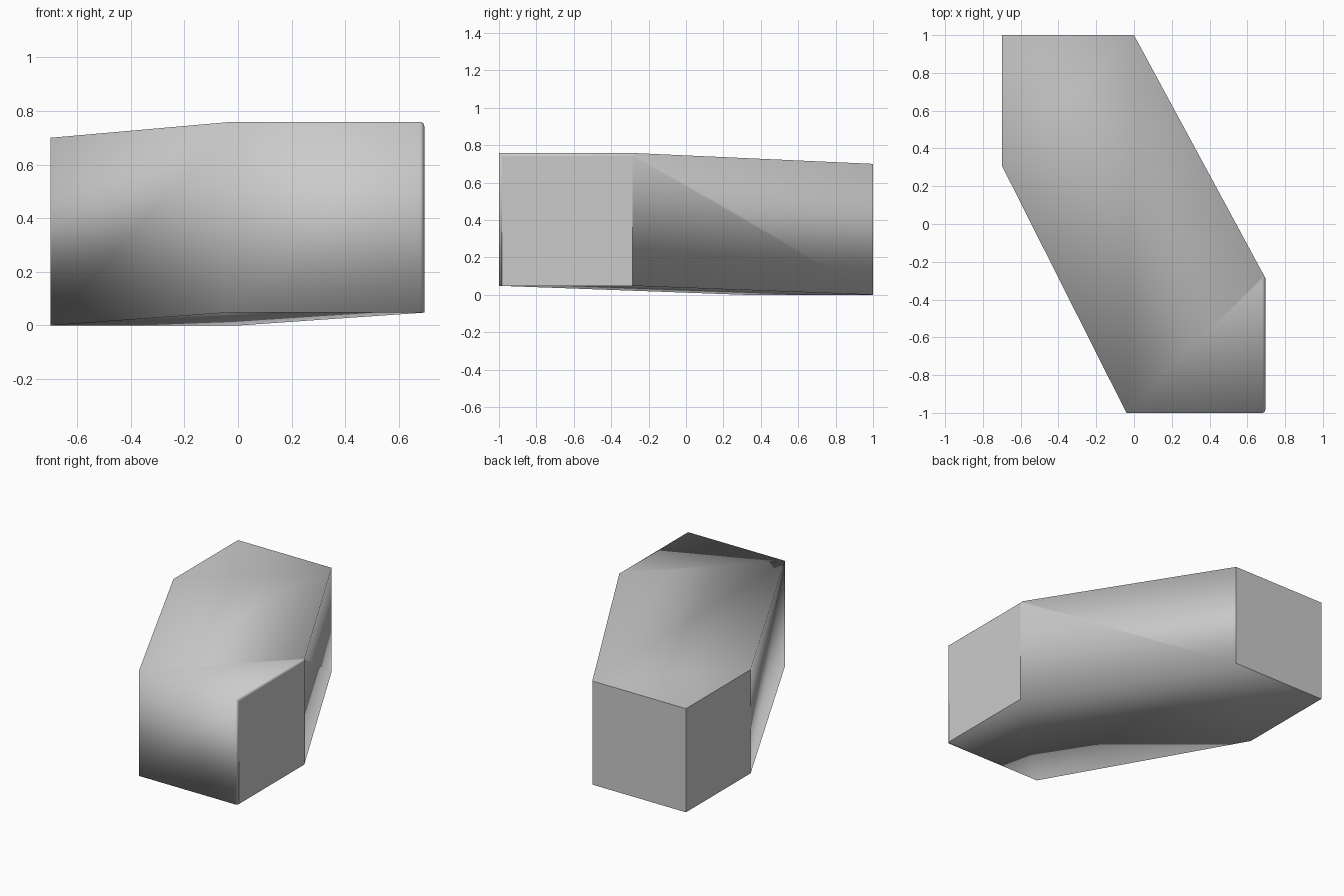
import bpy, bmesh

if "Cube" in bpy.data.objects:
    bpy.data.objects.remove(bpy.data.objects["Cube"])

# Plan outline, counter-clockwise from above: (x, y, lift)
# The front half of the block is slightly raised over the back half
outline = [(-0.70, 1.0, 0.0), (-0.70, 0.31, 0.0), (-0.04, -1.0, 0.048),
           (0.695, -1.0, 0.048), (0.695, -0.285, 0.048), (0.0, 1.0, 0.0)]
top_height = [0.70, 0.70, 0.71, 0.71, 0.71, 0.70]

bm = bmesh.new()
bottom = [bm.verts.new(p) for p in outline]
top = [bm.verts.new((x, y, z + h)) for (x, y, z), h in zip(outline, top_height)]

# Side walls
for i in range(6):
    j = (i + 1) % 6
    bm.faces.new((bottom[i], bottom[j], top[j], top[i]))

# Folded top and bottom: level ends with a sloping middle panel
for ids in ((0, 1, 5), (1, 2, 4, 5), (2, 3, 4)):
    bm.faces.new([top[i] for i in ids])
    bm.faces.new([bottom[i] for i in reversed(ids)])

# Small rounding around the front right corner
rounded = [bm.edges.get((top[3], top[4])), bm.edges.get((top[3], bottom[3]))]
bmesh.ops.bevel(bm, geom=rounded, offset=0.016, offset_type='OFFSET',
                segments=3, profile=0.5, affect='EDGES')

# Smooth body with flat left, right and back walls
bm.normal_update()
for f in bm.faces:
    n = f.normal
    f.smooth = not (abs(n.x) > 0.99 or n.y > 0.99)

mesh = bpy.data.meshes.new("angled_block")
bm.to_mesh(mesh)
bm.free()
block = bpy.data.objects.new("angled_block", mesh)
bpy.context.collection.objects.link(block)
